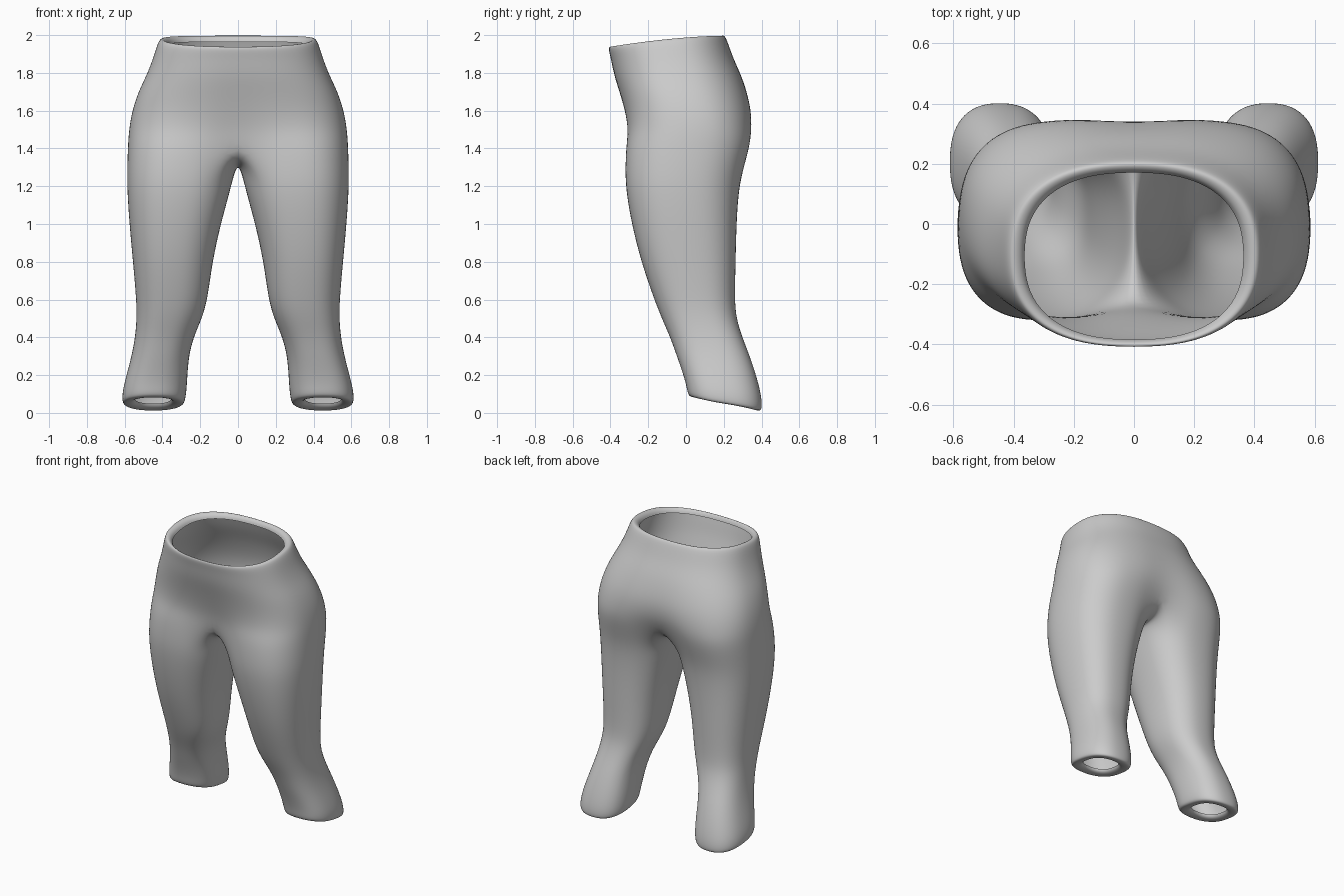
import bpy, bmesh, math

cube = bpy.data.objects.get("Cube")
if cube:
    bpy.data.objects.remove(cube, do_unlink=True)

cloth = bpy.data.materials.new("grey cloth")
cloth.use_nodes = True
cloth.diffuse_color = (0.6, 0.6, 0.6, 1)
cloth.node_tree.nodes["Principled BSDF"].inputs["Base Color"].default_value = (0.6, 0.6, 0.6, 1)

HALF = 17      # points from front centre round the side to back centre
INNER = 7      # extra points along the inside of each leg
SPREAD = math.radians(130)


def oval(angle, x0, x1, y0, y1, power=0.82):
    """Point on a slightly squared oval filling the given box."""
    def soft(v):
        return math.copysign(abs(v) ** power, v)
    return ((x0 + x1) / 2 + (x1 - x0) / 2 * soft(math.cos(angle)),
            (y0 + y1) / 2 + (y1 - y0) / 2 * soft(math.sin(angle)))


def waist_height(y):
    """The waistband dips towards the front."""
    t = min(1, max(0, (0.21 - y) / 0.62))
    return 2.0 - 0.06 * t ** 1.7


bm = bmesh.new()


def bridge(upper, lower, closed=False):
    n = len(upper)
    for i in range(n if closed else n - 1):
        j = (i + 1) % n
        bm.faces.new((upper[i], lower[i], lower[j], upper[j]))


def torso_ring(half_width, front, back, z, blend, drop=None):
    """Half ring of the hips; blend pulls it towards the two thigh shapes."""
    ring = []
    for i in range(HALF):
        s = 2 * i / (HALF - 1) - 1
        tx, ty = oval(s * math.pi / 2, -half_width, half_width, front, back)
        lx, ly = oval(s * SPREAD, 0, half_width, front, back)
        x, y = tx + (lx - tx) * blend, ty + (ly - ty) * blend
        if i in (0, HALF - 1):
            x = 0
        ring.append(bm.verts.new((x, y, z if drop is None else waist_height(y) - drop)))
    return ring


# Waistband: folded lip, rounded top edge, outer edge
rings = [torso_ring(0.365, -0.385, 0.172, 0, 0, 0.035),
         torso_ring(0.375, -0.392, 0.178, 0, 0, 0.012),
         torso_ring(0.405, -0.406, 0.200, 0, 0, -0.002),
         torso_ring(0.425, -0.412, 0.215, 0, 0, 0.015)]

# Hips and seat: half width, front, back, height, thigh blend
for row in ((0.45, -0.40, 0.25, 1.88, 0),
            (0.485, -0.385, 0.295, 1.79, 0.04),
            (0.53, -0.36, 0.33, 1.70, 0.12),
            (0.563, -0.335, 0.358, 1.60, 0.24),
            (0.58, -0.32, 0.362, 1.50, 0.48),
            (0.586, -0.325, 0.345, 1.41, 0.85)):
    rings.append(torso_ring(*row))
for upper, lower in zip(rings, rings[1:]):
    bridge(upper, lower)

# Crotch seam on the centre line, closing the top of the leg
ring = list(rings[-1])
back_y, front_y = ring[-1].co.y, ring[0].co.y
for k in range(1, INNER + 1):
    t = k / (INNER + 1)
    ring.append(bm.verts.new((0, back_y + (front_y - back_y) * t,
                              1.41 - 0.10 * math.sin(math.pi * t) ** 0.6)))


def leg_ring(inner, outer, front, back, z, tilt=0):
    angles = [SPREAD * (2 * i / (HALF - 1) - 1) for i in range(HALF)]
    gap = 2 * (math.pi - SPREAD) / (INNER + 1)
    angles += [SPREAD + gap * k for k in range(1, INNER + 1)]
    return [bm.verts.new((*oval(a, inner, outer, front, back), z - tilt * math.sin(a)))
            for a in angles]


# Leg down to the slanted hem, then the lip folded in under it
for row in ((0.018, 0.59, -0.325, 0.30, 1.27),
            (0.045, 0.588, -0.318, 0.28, 1.16),
            (0.09, 0.577, -0.29, 0.27, 1.0),
            (0.135, 0.558, -0.24, 0.265, 0.8),
            (0.16, 0.54, -0.17, 0.26, 0.6),
            (0.19, 0.538, -0.13, 0.268, 0.5),
            (0.235, 0.546, -0.085, 0.30, 0.4),
            (0.26, 0.565, -0.05, 0.34, 0.3),
            (0.267, 0.592, -0.02, 0.378, 0.2, 0.015),
            (0.272, 0.613, 0.0, 0.402, 0.115, 0.03),
            (0.28, 0.615, 0.008, 0.405, 0.06, 0.038),
            (0.295, 0.603, 0.024, 0.392, 0.045, 0.038),
            (0.345, 0.555, 0.08, 0.335, 0.052, 0.028),
            (0.352, 0.548, 0.09, 0.325, 0.075, 0.026)):
    lower = leg_ring(*row)
    bridge(ring, lower, closed=True)
    ring = lower

mesh = bpy.data.meshes.new("trousers")
bm.to_mesh(mesh)
bm.free()
mesh.materials.append(cloth)
for face in mesh.polygons:
    face.use_smooth = True
trousers = bpy.data.objects.new("trousers", mesh)
bpy.context.collection.objects.link(trousers)

# Mirror to the other leg, then smooth the surface
mirror = trousers.modifiers.new("other_side", 'MIRROR')
mirror.use_clip = True
mirror.merge_threshold = 0.0005
smooth = trousers.modifiers.new("smooth", 'SUBSURF')
smooth.levels = smooth.render_levels = 2
